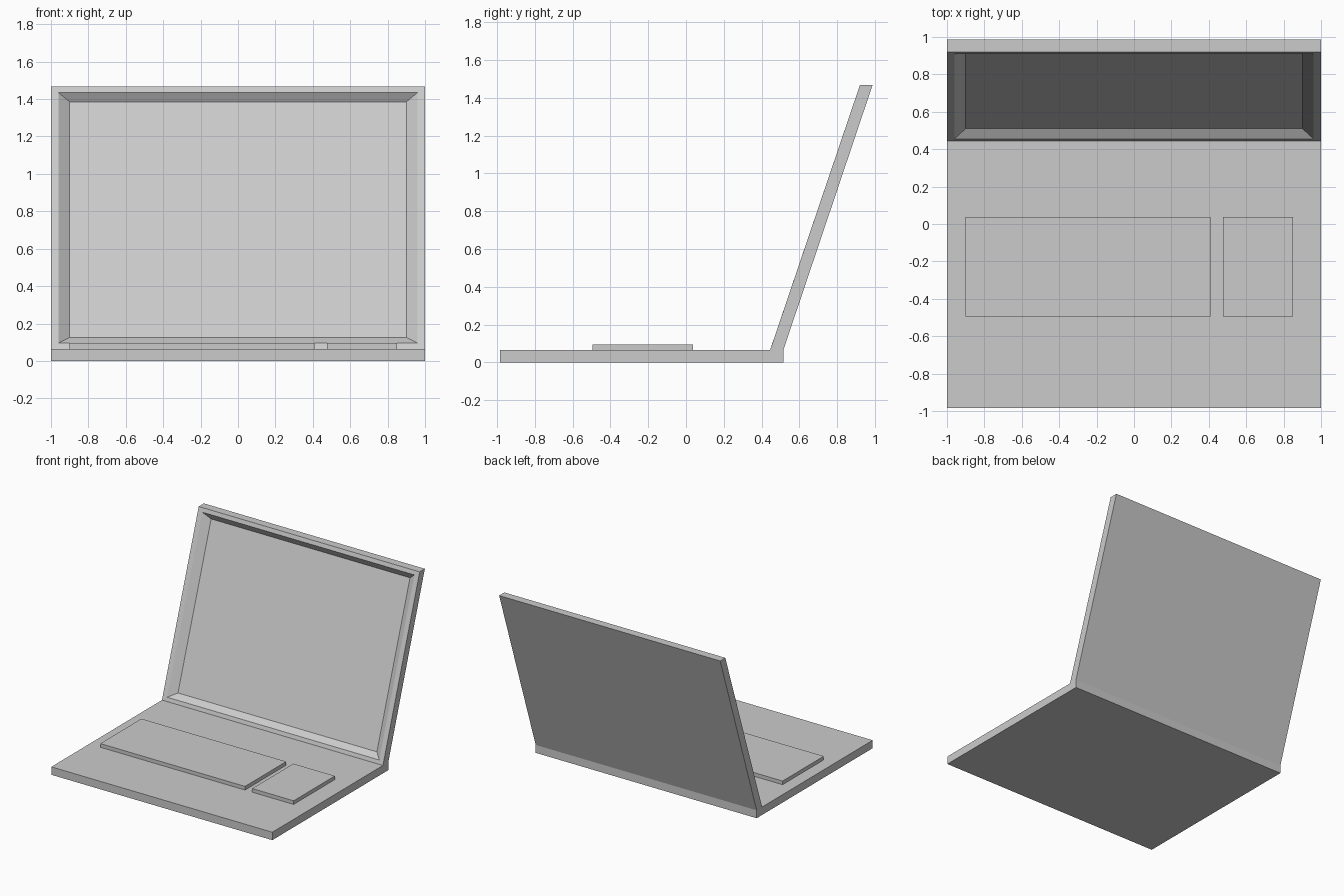
import bpy

if "Cube" in bpy.data.objects:
    bpy.data.objects.remove(bpy.data.objects["Cube"])


def loft(name, rings):
    """Skin a run of rectangles (half_width, (y, z) low, (y, z) high, x centre)."""
    verts, faces = [], []
    for half, low, high, cx in rings:
        verts += [(cx - half, *low), (cx + half, *low),
                  (cx + half, *high), (cx - half, *high)]
    for r in range(len(rings) - 1):
        a = 4 * r
        for i in range(4):
            j = (i + 1) % 4
            faces.append((a + i, a + 4 + i, a + 4 + j, a + j))
    n = len(verts)
    faces += [(0, 1, 2, 3), (n - 1, n - 2, n - 3, n - 4)]
    mesh = bpy.data.meshes.new(name)
    mesh.from_pydata(verts, [], faces)
    mesh.update()
    obj = bpy.data.objects.new(name, mesh)
    bpy.context.collection.objects.link(obj)
    return obj


def box(name, x0, x1, y0, y1, z0, z1):
    half, cx = (x1 - x0) / 2, (x0 + x1) / 2
    return loft(name, [(half, (y0, z0), (y0, z1), cx),
                       (half, (y1, z0), (y1, z1), cx)])


BASE_TOP = 0.065

# Flat base slab
box("base", -1, 1, -0.985, 0.515, 0, BASE_TOP)

# Raised keyboard block and the smaller pad beside it
box("keyboard", -0.90, 0.41, -0.495, 0.037, BASE_TOP, 0.095)
box("number_pad", 0.475, 0.85, -0.495, 0.037, BASE_TOP, 0.095)

# Leaning lid: recessed screen, sloped bezel, front frame, back
loft("screen_lid", [
    (0.90, (0.510, 0.125), (0.938, 1.385), 0),
    (0.96, (0.455, 0.095), (0.910, 1.435), 0),
    (1.00, (0.445, BASE_TOP), (0.920, 1.467), 0),
    (1.00, (0.515, BASE_TOP), (0.987, 1.467), 0),
])

# Consistent outward normals
import bmesh
for obj in bpy.context.collection.objects:
    bm = bmesh.new()
    bm.from_mesh(obj.data)
    bmesh.ops.recalc_face_normals(bm, faces=bm.faces)
    bm.to_mesh(obj.data)
    bm.free()
